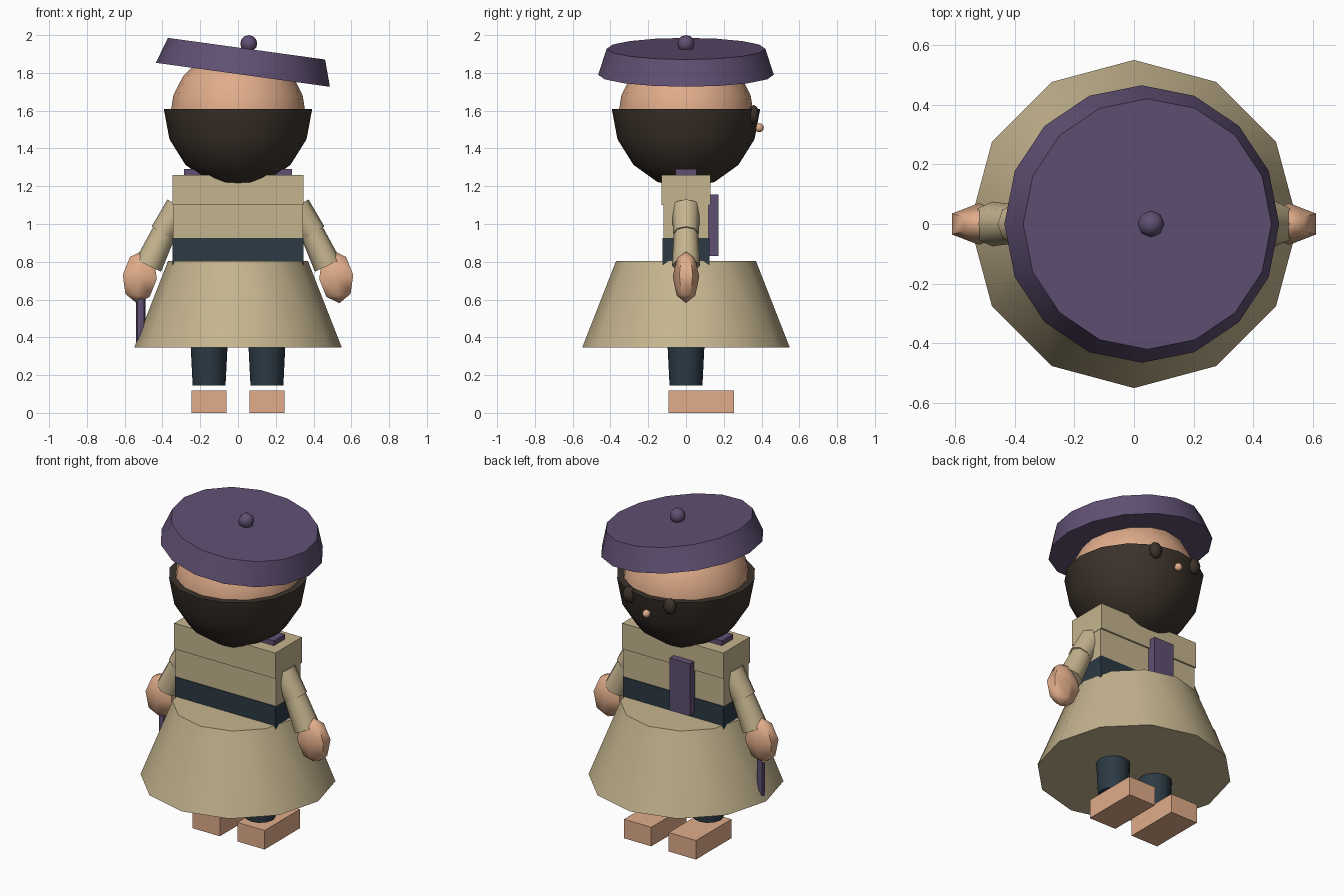
import bpy, bmesh, math
from mathutils import Matrix, Vector

if "Cube" in bpy.data.objects:
    bpy.data.objects.remove(bpy.data.objects["Cube"])


def material(name, rgb):
    m = bpy.data.materials.new(name)
    m.diffuse_color = (*rgb, 1)
    m.use_nodes = True
    m.node_tree.nodes["Principled BSDF"].inputs["Base Color"].default_value = m.diffuse_color
    return m


TAN = material("tan_cloth", (0.56, 0.46, 0.275))
SKIN = material("skin", (0.75, 0.415, 0.255))
PURPLE = material("purple_felt", (0.117, 0.08, 0.171))
SLATE = material("slate_cloth", (0.025, 0.042, 0.058))
BROWN = material("dark_brown", (0.045, 0.032, 0.023))


def finish(name, bm, mat, angle=45):
    bmesh.ops.recalc_face_normals(bm, faces=bm.faces)
    mesh = bpy.data.meshes.new(name)
    bm.to_mesh(mesh)
    bm.free()
    mesh.materials.append(mat)
    ob = bpy.data.objects.new(name, mesh)
    bpy.context.collection.objects.link(ob)
    bpy.ops.object.select_all(action='DESELECT')
    ob.select_set(True)
    bpy.context.view_layer.objects.active = ob
    bpy.ops.object.shade_smooth_by_angle(angle=math.radians(angle))
    return ob


def box(name, mat, x, y, z):
    """Box from (min, max) ranges."""
    bm = bmesh.new()
    size = [r[1] - r[0] for r in (x, y, z)]
    mid = [(r[1] + r[0]) / 2 for r in (x, y, z)]
    bmesh.ops.create_cube(bm, size=1, matrix=Matrix.Translation(mid) @ Matrix.Diagonal((*size, 1)))
    return finish(name, bm, mat)


def cone(name, mat, a, b, ra, rb, sides):
    """Tapered cylinder from point a to point b."""
    a, b = Vector(a), Vector(b)
    d = b - a
    bm = bmesh.new()
    bmesh.ops.create_cone(bm, cap_ends=True, segments=sides, radius1=ra, radius2=rb, depth=d.length,
                          matrix=Matrix.Translation((a + b) / 2) @ d.to_track_quat('Z', 'Y').to_matrix().to_4x4())
    return finish(name, bm, mat)


def ball(name, mat, centre, radii, u, v, tilt=0, angle=65):
    bm = bmesh.new()
    bmesh.ops.create_uvsphere(bm, u_segments=u, v_segments=v, radius=1,
                              matrix=Matrix.Translation(centre) @ Matrix.Rotation(tilt, 4, 'Y')
                              @ Matrix.Diagonal((*radii, 1)))
    return finish(name, bm, mat, angle)


# Head with a half-ball beard
ball("head", SKIN, (0, 0, 1.57), (0.36, 0.36, 0.36), 16, 10)
bm = bmesh.new()
bmesh.ops.create_uvsphere(bm, u_segments=16, v_segments=8, radius=1,
                          matrix=Matrix.Translation((0, 0, 1.61)) @ Matrix.Diagonal((0.393, 0.393, 0.42, 1)))
bmesh.ops.delete(bm, geom=[v for v in bm.verts if v.co.z > 1.62], context='VERTS')
bmesh.ops.holes_fill(bm, edges=[e for e in bm.edges if e.is_boundary])
finish("beard", bm, BROWN)
ball("nose", SKIN, (0, 0.388, 1.51), (0.024, 0.024, 0.024), 8, 6)

# Tilted beret with a bobble
cone("beret", PURPLE, (0.026, 0, 1.79), (0.045, 0, 1.928), 0.465, 0.42, 16)
ball("beret_bobble", PURPLE, (0.057, 0, 1.955), (0.045, 0.045, 0.045), 8, 6)

# Coat: shoulder cape, chest, belt and skirt
box("shoulder_cape", TAN, (-0.347, 0.347), (-0.13, 0.13), (1.1, 1.26))
box("chest", TAN, (-0.345, 0.345), (-0.12, 0.12), (0.92, 1.1))
box("belt", SLATE, (-0.346, 0.346), (-0.125, 0.125), (0.75, 0.925))
cone("skirt", TAN, (0, 0, 0.345), (0, 0, 0.805), 0.55, 0.37, 12)

# Scarf round the neck with a hanging tail
box("scarf", PURPLE, (-0.285, 0.285), (-0.055, 0.055), (1.2, 1.29))
box("scarf_tail", PURPLE, (-0.147, -0.007), (0.11, 0.172), (0.83, 1.155))

# Paired parts
for side, s in (("left", -1), ("right", 1)):
    ball(side + "_eye", BROWN, (s * 0.14, 0.357, 1.58), (0.042, 0.03, 0.05), 8, 6)
    cone(side + "_upper_sleeve", TAN, (s * 0.31, 0, 1.09), (s * 0.40, 0, 0.95), 0.075, 0.068, 8)
    cone(side + "_lower_sleeve", TAN, (s * 0.375, 0, 0.99), (s * 0.475, 0, 0.78), 0.062, 0.075, 8)
    ball(side + "_hand", SKIN, (s * 0.52, 0, 0.72), (0.105, 0.07, 0.14), 6, 4, -s * 0.12)
    cone(side + "_leg", SLATE, (s * 0.153, 0, 0.145), (s * 0.153, 0, 0.5), 0.087, 0.105, 12)
    x = sorted((s * 0.06, s * 0.247))
    box(side + "_foot", SKIN, x, (-0.092, 0.255), (0, 0.118))

# Short stick held in one hand
cone("stick", PURPLE, (-0.515, 0, 0.37), (-0.515, 0, 0.8), 0.024, 0.024, 8)
